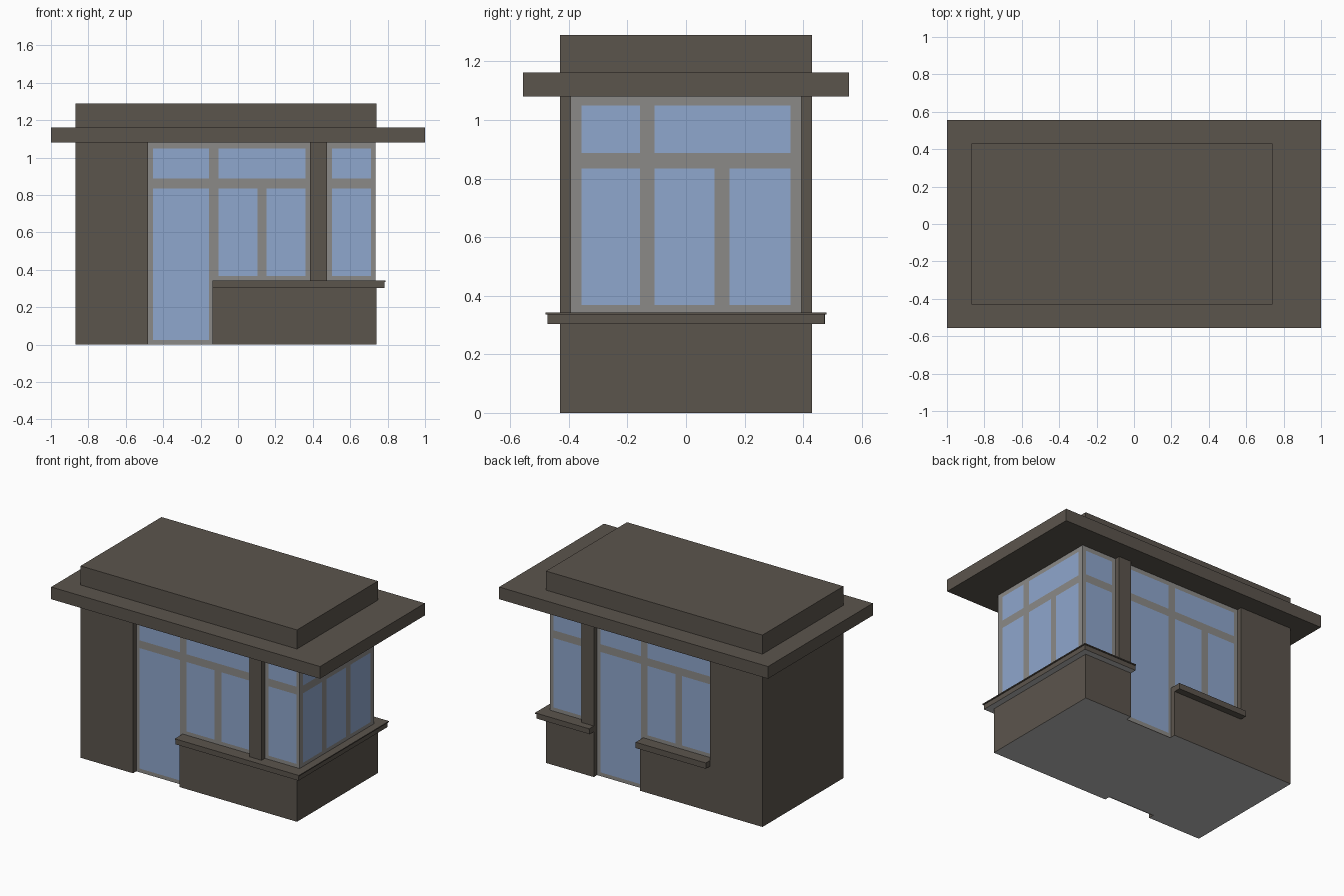
import bpy, bmesh

if "Cube" in bpy.data.objects:
    bpy.data.objects.remove(bpy.data.objects["Cube"])


def material(name, rgb):
    m = bpy.data.materials.new(name)
    m.diffuse_color = (*rgb, 1)
    m.use_nodes = True
    m.node_tree.nodes["Principled BSDF"].inputs["Base Color"].default_value = m.diffuse_color
    return m


BROWN = material("brown_wall", (0.105, 0.089, 0.073))
FRAME = material("grey_frame", (0.26, 0.255, 0.245))
GLASS = material("blue_glass", (0.275, 0.385, 0.61))
UNDER = material("pale_underside", (0.5, 0.5, 0.5))


def finish(name, bm, mats):
    me = bpy.data.meshes.new(name)
    bm.to_mesh(me)
    bm.free()
    for m in mats:
        me.materials.append(m)
    ob = bpy.data.objects.new(name, me)
    bpy.context.collection.objects.link(ob)
    return ob


def prism(name, outline, z0, z1, pale_under=False):
    """Extrude a plan outline from z0 to z1."""
    bm = bmesh.new()
    f = bm.faces.new([bm.verts.new((x, y, z0)) for x, y in outline])
    top = bmesh.ops.extrude_face_region(bm, geom=[f], use_keep_orig=True)
    for v in top["geom"]:
        if isinstance(v, bmesh.types.BMVert):
            v.co.z = z1
    bmesh.ops.recalc_face_normals(bm, faces=bm.faces)
    if pale_under:
        for f in bm.faces:
            f.material_index = 1 if f.normal.z < -0.5 else 0
    return finish(name, bm, [BROWN, UNDER])


def box(name, x0, x1, y0, y1, z0, z1, pale_under=False):
    return prism(name, [(x0, y0), (x1, y0), (x1, y1), (x0, y1)], z0, z1, pale_under)


def glazing(name, u0, u1, z0, z1, panes, place, flip=False):
    """Flat frame sheet; grid cells inside a pane rectangle are glass."""
    us = sorted({u0, u1} | {p[0] for p in panes} | {p[1] for p in panes})
    zs = sorted({z0, z1} | {p[2] for p in panes} | {p[3] for p in panes})
    bm = bmesh.new()
    g = [[bm.verts.new(place(u, z)) for z in zs] for u in us]
    for i in range(len(us) - 1):
        for j in range(len(zs) - 1):
            q = [g[i][j], g[i + 1][j], g[i + 1][j + 1], g[i][j + 1]]
            f = bm.faces.new(q[::-1] if flip else q)
            cu, cz = (us[i] + us[i + 1]) / 2, (zs[j] + zs[j + 1]) / 2
            f.material_index = int(any(p[0] < cu < p[1] and p[2] < cz < p[3] for p in panes))
    return finish(name, bm, [FRAME, GLASS])


# Roof
box("roof_slab", -1, 1, -0.557, 0.557, 1.08, 1.162)
box("roof_top", -0.87, 0.74, -0.43, 0.43, 1.162, 1.29)

# Solid end wall and low wall with two door notches
box("end_wall", -0.87, -0.48, -0.43, 0.43, 0, 1.08, True)
prism("low_wall", [(-0.48, -0.39), (-0.135, -0.39), (-0.135, -0.43), (0.74, -0.43),
                   (0.74, 0.43), (0.385, 0.43), (0.385, 0.39), (0.042, 0.39),
                   (0.042, 0.43), (-0.48, 0.43)], 0, 0.31, True)

# Sills
def corner_sill(name, e, z0, z1, pale):
    x, y = 0.782 + e, 0.473 + e
    prism(name, [(-0.135, -0.38), (-0.135, -y), (x, -y), (x, y), (0.385, y),
                 (0.385, -0.38)], z0, z1, pale)


corner_sill("corner_sill", 0, 0.304, 0.336, True)
corner_sill("corner_sill_cap", 0.006, 0.336, 0.343, False)
box("back_sill", -0.48, 0.042, 0.38, 0.475, 0.304, 0.343)

# Pillars and windows, front and back
W = [(-0.105, 0.103), (0.153, 0.36)]
LOW, HIGH = (0.368, 0.835), (0.887, 1.05)
shop = [(-0.455, -0.155, 0.025, 0.835), (-0.455, -0.155, *HIGH), (-0.105, 0.36, *HIGH)]
shop += [(*w, *LOW) for w in W]
corner = [(0.503, 0.71, *LOW), (0.503, 0.71, *HIGH)]
for side, s in (("front", -1), ("back", 1)):
    ya, yb = sorted((s * 0.38, s * 0.43))
    box(side + "_pillar", 0.385, 0.477, ya, yb, 0.31, 1.08)
    if s < 0:
        place = lambda u, z: (u, -0.395, z)
    else:  # back layout is the front one turned round
        place = lambda u, z: (-0.095 - u, 0.395, z)
    glazing(side + "_door_and_window", -0.48, 0.385, 0, 1.08, shop, place)
    glazing(side + "_corner_window", 0.477, 0.735, 0.34, 1.08, corner,
            lambda u, z, s=s: (u, s * 0.395, z), flip=s > 0)

# Right window
right = [(-0.357, -0.157, *LOW), (-0.107, 0.098, *LOW), (0.148, 0.357, *LOW),
         (-0.357, -0.157, *HIGH), (-0.107, 0.357, *HIGH)]
glazing("right_window", -0.395, 0.395, 0.34, 1.08, right, lambda u, z: (0.735, u, z))
